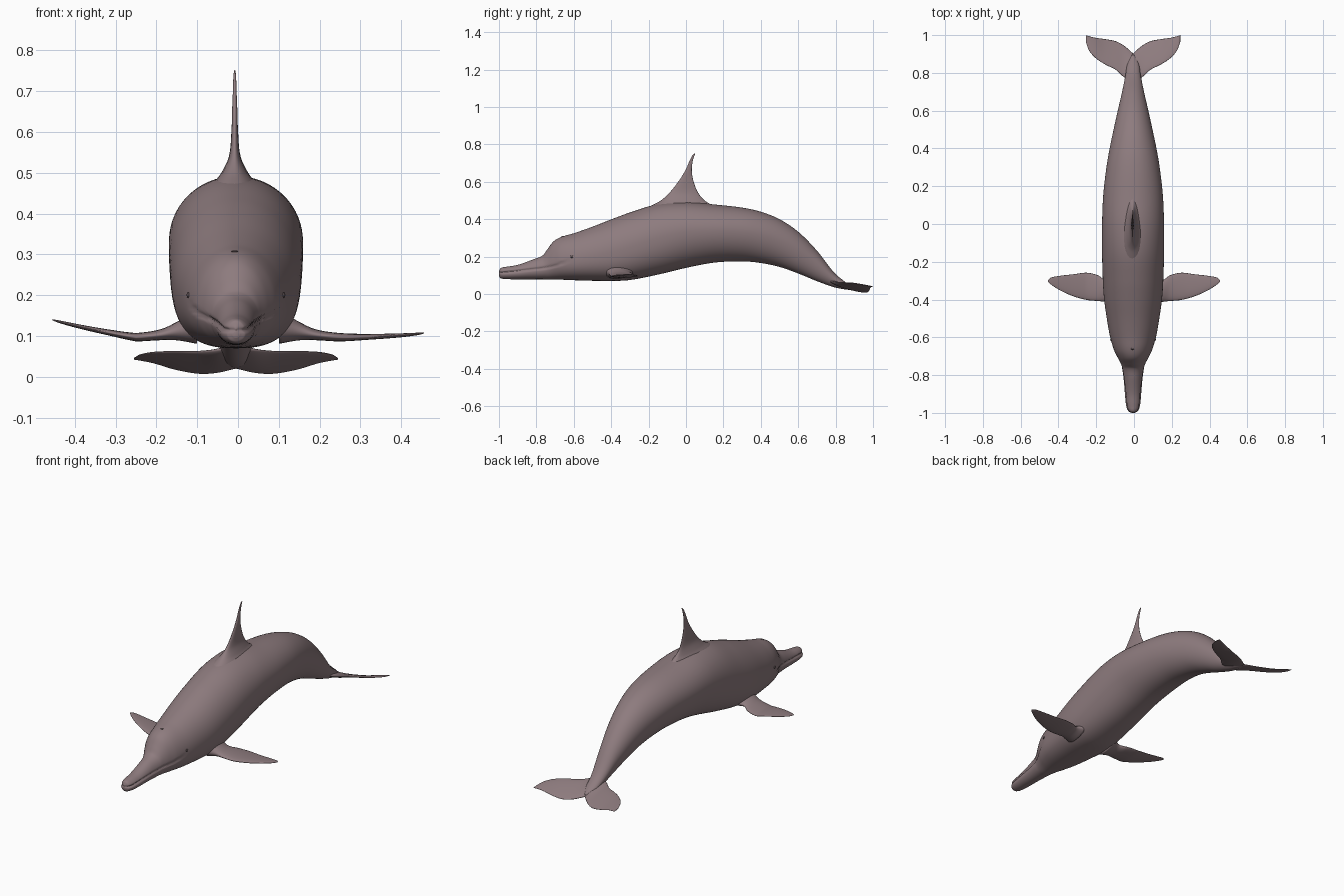
import bpy
import bmesh
import math
from mathutils import Vector

cube = bpy.data.objects.get("Cube")
if cube:
    bpy.data.objects.remove(cube, do_unlink=True)

CENTRE_X = -0.005


def make_material(name, colour):
    mat = bpy.data.materials.new(name)
    mat.use_nodes = True
    mat.diffuse_color = colour
    bsdf = mat.node_tree.nodes["Principled BSDF"]
    bsdf.inputs["Base Color"].default_value = colour
    bsdf.inputs["Roughness"].default_value = 0.6
    return mat


skin = make_material("mauve grey skin", (0.27, 0.2, 0.21, 1))
dark = make_material("dark grey", (0.1, 0.075, 0.08, 1))


def smooth_rows(rows, steps):
    """Smooth curve through the rows, using the first column as parameter."""
    rows = [Vector(r) for r in rows]
    last = len(rows) - 1

    def slope(i):
        a, b = rows[max(i - 1, 0)], rows[min(i + 1, last)]
        return (b - a) / (b[0] - a[0])

    result = []
    for i in range(last):
        a, b = rows[i], rows[i + 1]
        span = b[0] - a[0]
        ma, mb = slope(i) * span, slope(i + 1) * span
        for k in range(steps):
            t = k / steps
            u = 1 - t
            result.append(a * (u * u * (1 + 2 * t)) + ma * (t * u * u)
                          + b * (t * t * (3 - 2 * t)) - mb * (t * t * u))
    return result + [rows[-1]]


def loft(name, rings, material):
    """Skin a list of closed rings and cap both ends."""
    bm = bmesh.new()
    loops = [[bm.verts.new(p) for p in ring] for ring in rings]
    for a, b in zip(loops, loops[1:]):
        for i in range(len(a)):
            j = (i + 1) % len(a)
            bm.faces.new((a[i], a[j], b[j], b[i]))
    bm.faces.new(loops[0])
    bm.faces.new(loops[-1])
    bmesh.ops.recalc_face_normals(bm, faces=bm.faces)
    mesh = bpy.data.meshes.new(name)
    bm.to_mesh(mesh)
    bm.free()
    mesh.materials.append(material)
    mesh.shade_smooth()
    obj = bpy.data.objects.new(name, mesh)
    bpy.context.collection.objects.link(obj)
    return obj


def foil(lead, trail, half_thickness, up, count=28):
    """Teardrop ring between a leading and a trailing point."""
    ring = []
    for i in range(count):
        a = 2 * math.pi * i / count
        chord = 0.5 - 0.5 * math.cos(a)
        bulge = half_thickness * math.sin(a) * (1.25 - 0.5 * chord)
        ring.append(lead.lerp(trail, chord) + up * bulge)
    return ring


# Body: y, top, bottom, half width
body_rows = [
    (-1.0, 0.122, 0.096, 0.008), (-0.992, 0.138, 0.085, 0.024),
    (-0.965, 0.145, 0.08, 0.036), (-0.9, 0.156, 0.079, 0.043),
    (-0.82, 0.184, 0.079, 0.05), (-0.765, 0.207, 0.079, 0.058),
    (-0.742, 0.238, 0.078, 0.064), (-0.71, 0.28, 0.078, 0.08),
    (-0.67, 0.304, 0.077, 0.1), (-0.6, 0.325, 0.074, 0.121),
    (-0.5, 0.36, 0.071, 0.139), (-0.4, 0.399, 0.07, 0.153),
    (-0.3, 0.436, 0.075, 0.16), (-0.15, 0.481, 0.104, 0.164),
    (0, 0.492, 0.14, 0.164), (0.15, 0.479, 0.168, 0.158),
    (0.3, 0.462, 0.175, 0.141), (0.4, 0.44, 0.166, 0.124),
    (0.5, 0.4, 0.145, 0.103), (0.6, 0.333, 0.11, 0.081),
    (0.7, 0.232, 0.069, 0.058), (0.79, 0.117, 0.037, 0.04),
    (0.85, 0.066, 0.025, 0.03), (0.895, 0.035, 0.02, 0.008),
]


def mouth_height(y):
    """Mouth line: nearly straight on the beak, rising to the cheek."""
    return 0.114 + 0.1 * (y + 1) + 1.1 * max(0, y + 0.78) ** 2


def body_ring(row, count=80):
    y, top, bottom, width = row
    # widest level is low on the head and rises toward the tail
    level = 0.42 + 0.13 * min(1, max(0, (y + 0.6) / 0.6))
    middle = bottom + (top - bottom) * level
    boxy = 2 + 0.6 * max(0, 1 - abs(y + 0.4) / 0.45)
    ring = []
    for i in range(count):
        a = 2 * math.pi * i / count
        c, s = math.cos(a), math.sin(a)
        power = 2 / (boxy if s < 0 else 2)
        x = width * math.copysign(abs(c) ** power, c)
        z = middle + (top - middle if s > 0 else middle - bottom) * \
            math.copysign(abs(s) ** power, s)
        # mouth groove pressed into the sides
        fade = min(1, max(0, (-0.61 - y) / 0.06))
        groove = math.exp(-((z - mouth_height(y)) / 0.005) ** 2)
        x -= math.copysign(min(abs(x), 0.008 * fade * groove), x)
        ring.append(Vector((x + CENTRE_X, y, z)))
    return ring


loft("body", [body_ring(r) for r in smooth_rows(body_rows, 6)], skin)

# Dorsal fin: z, leading y, trailing y, half thickness
dorsal_rows = [
    (0.44, -0.25, 0.2, 0.07), (0.475, -0.18, 0.14, 0.05),
    (0.5, -0.135, 0.1, 0.032), (0.54, -0.09, 0.066, 0.014),
    (0.6, -0.042, 0.041, 0.008), (0.66, -0.004, 0.031, 0.006),
    (0.71, 0.018, 0.036, 0.004), (0.74, 0.033, 0.045, 0.003),
    (0.752, 0.044, 0.05, 0.001),
]
side = Vector((1, 0, 0))
loft("dorsal_fin", [
    foil(Vector((CENTRE_X - 0.003, lead, z)),
         Vector((CENTRE_X - 0.003, trail, z)), thick, side)
    for z, lead, trail, thick in smooth_rows(dorsal_rows, 6)], skin)

# Flippers: distance out, leading y, trailing y, z, half thickness
flipper_rows = [
    (0.1, -0.435, -0.28, 0.122, 0.04), (0.15, -0.413, -0.297, 0.112, 0.022),
    (0.19, -0.408, -0.272, 0.103, 0.013), (0.25, -0.402, -0.258, 0.097, 0.01),
    (0.32, -0.383, -0.266, 0.098, 0.007), (0.39, -0.352, -0.274, 0.101, 0.005),
    (0.44, -0.32, -0.284, 0.105, 0.003), (0.456, -0.305, -0.297, 0.107, 0.001),
]
# Tail flukes: distance out, leading y, leading z, trailing y, trailing z, half thickness
fluke_rows = [
    (0, 0.76, 0.078, 0.903, 0.022, 0.014), (0.045, 0.775, 0.066, 0.942, 0.011, 0.011),
    (0.09, 0.815, 0.062, 0.967, 0.008, 0.008), (0.15, 0.846, 0.062, 0.979, 0.018, 0.006),
    (0.2, 0.88, 0.06, 0.986, 0.033, 0.005), (0.235, 0.922, 0.054, 0.995, 0.04, 0.003),
    (0.25, 0.965, 0.046, 1.0, 0.042, 0.001),
]
up = Vector((0, 0, 1))
for label, sign in (("left", 1), ("right", -1)):
    rings = []
    for out, lead, trail, z, thick in smooth_rows(flipper_rows, 6):
        # the right flipper is raised a little higher
        if sign < 0:
            z += 0.16 * max(0, out - 0.25)
        rings.append(foil(Vector((sign * out, lead, z)),
                          Vector((sign * out, trail, z)), thick, up))
    loft(label + "_flipper", rings, skin)

    loft(label + "_fluke", [
        foil(Vector((sign * out + CENTRE_X, ly, lz)),
             Vector((sign * out + CENTRE_X, ty, tz)), thick, up)
        for out, ly, lz, ty, tz, thick in smooth_rows(fluke_rows, 6)], skin)


def small_ball(name, location, scale):
    bpy.ops.mesh.primitive_uv_sphere_add(segments=16, ring_count=8, radius=1,
                                         location=location)
    obj = bpy.context.object
    obj.name = name
    obj.scale = scale
    obj.data.materials.append(dark)
    bpy.ops.object.shade_smooth()


# Eyes and blowhole
for label, sign in (("left", 1), ("right", -1)):
    small_ball(label + "_eye", (CENTRE_X + sign * 0.116, -0.61, 0.2),
               (0.005, 0.009, 0.007))
small_ball("blowhole", (CENTRE_X - 0.003, -0.66, 0.307), (0.008, 0.006, 0.003))
